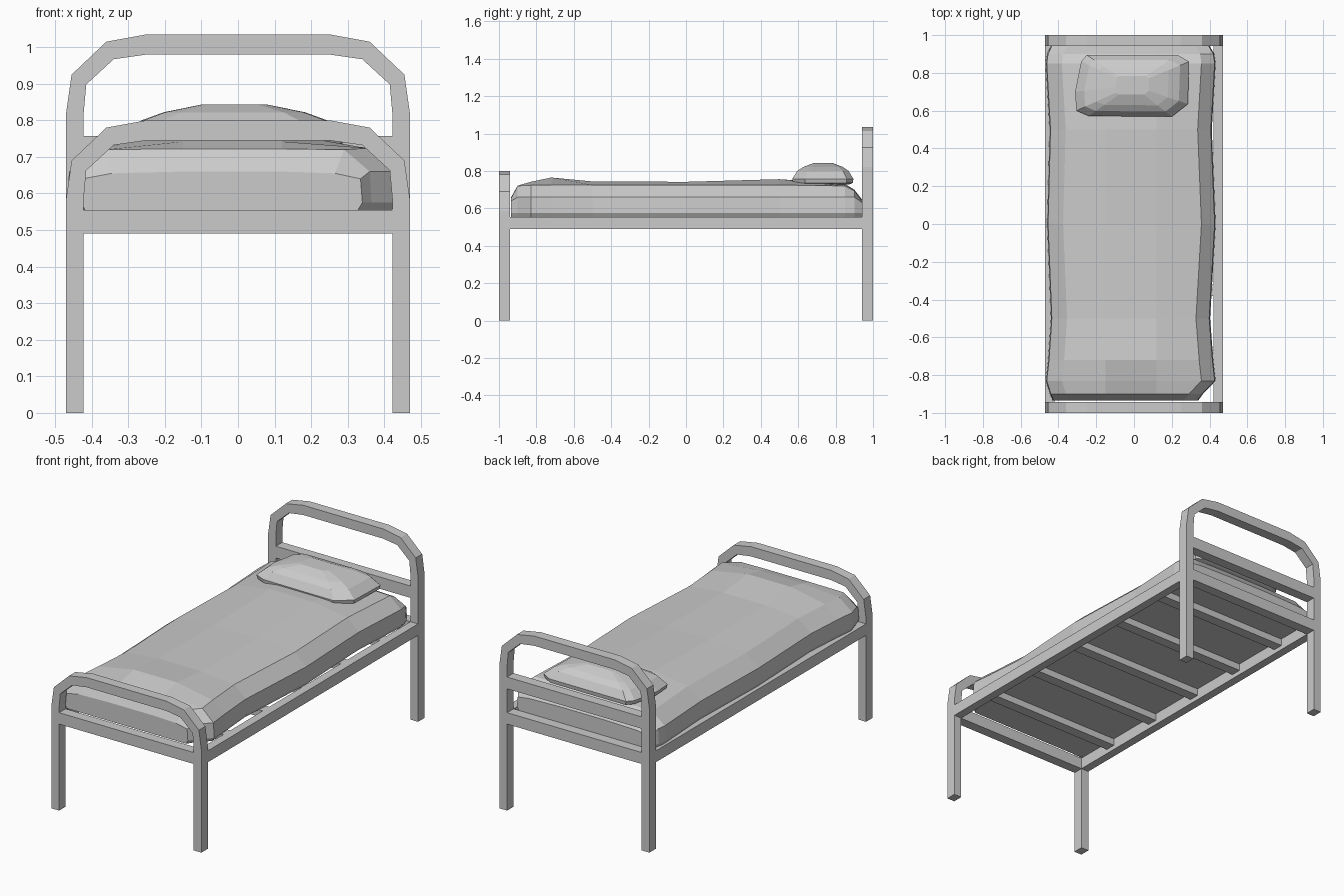
import bpy

if "Cube" in bpy.data.objects:
    bpy.data.objects.remove(bpy.data.objects["Cube"])


def mesh_object(name, verts, faces):
    mesh = bpy.data.meshes.new(name)
    mesh.from_pydata(verts, [], faces)
    bm = bmesh.new()
    bm.from_mesh(mesh)
    bmesh.ops.recalc_face_normals(bm, faces=bm.faces)
    bm.to_mesh(mesh)
    bm.free()
    obj = bpy.data.objects.new(name, mesh)
    bpy.context.collection.objects.link(obj)
    return obj


import bmesh


def loft(name, rings, closed=False):
    """Join equal-length rings with quads; closed loops back, open gets end caps."""
    n, m = len(rings[0]), len(rings)
    faces = []
    for i in range(m if closed else m - 1):
        j = (i + 1) % m
        for k in range(n):
            l = (k + 1) % n
            faces.append((i * n + k, i * n + l, j * n + l, j * n + k))
    if not closed:
        faces += [tuple(range(n)), tuple((m - 1) * n + k for k in range(n))]
    return mesh_object(name, [v for r in rings for v in r], faces)


def box(name, x0, x1, y0, y1, z0, z1):
    return loft(name, [[(x0, y0, z), (x1, y0, z), (x1, y1, z), (x0, y1, z)]
                       for z in (z0, z1)])


def arch_frame(name, outer, inner, y0, y1):
    """Bent flat bar: right half profile mirrored to the left."""
    def full(half):
        return half + [(-x, z) for x, z in reversed(half)]
    rings = [[(xo, y0, zo), (xo, y1, zo), (xi, y1, zi), (xi, y0, zi)]
             for (xo, zo), (xi, zi) in zip(full(outer), full(inner))]
    return loft(name, rings)


# Headboard and footboard frames share the same bend, at different heights
def bend(top):
    outer = [(.47, 0), (.47, top - .215), (.455, top - .11), (.36, top - .02), (.25, top)]
    inner = [(.422, 0), (.422, top - .215), (.415, top - .137), (.34, top - .068), (.25, top - .055)]
    return outer, inner


arch_frame("headboard_frame", *bend(1.035), .942, 1.0)
arch_frame("footboard_frame", *bend(.80), -1.0, -.942)

# Cross bars and side rails
box("headboard_bar", -.422, .422, .942, 1.0, .69, .757)
box("head_rail", -.422, .422, .942, 1.0, .49, .555)
box("foot_rail", -.422, .422, -1.0, -.942, .49, .555)
for side, x in (("left", -.446), ("right", .446)):
    box(side + "_side_rail", x - .024, x + .024, -.942, .942, .49, .555)

# Slats under the mattress
for i in range(5):
    y = (i - 2) * .35
    box(f"slat_{i + 1}", -.422, .422, y - .03, y + .03, .515, .554)

# Mattress: sections along y (y, left, right, shoulder z, edge z, crown z)
stations = [
    (-.935, -.43, .34, .64, .655, .66),
    (-.90, -.445, .365, .66, .72, .722),
    (-.83, -.467, .432, .66, .724, .742),
    (-.72, -.455, .42, .66, .725, .765),
    (-.50, -.44, .403, .66, .725, .744),
    (0, -.46, .432, .66, .725, .742),
    (.50, -.447, .412, .66, .725, .756),
    (.85, -.467, .432, .66, .72, .73),
    (.90, -.46, .425, .66, .695, .70),
    (.943, -.44, .40, .63, .64, .645),
]
loft("mattress", [[(l + .012, y, .555), (l, y, .575), (l + .005, y, s), (l + .085, y, e),
                   (-.15, y, c), (.12, y, c),
                   (r - .075, y, e), (r - .005, y, s), (r, y, .575), (r - .012, y, .555)]
                  for y, l, r, s, e, c in stations])

# Pillow: soft outline scaled through height levels
outline = [(-.24, .572), (.2, .568), (.285, .635), (.292, .86), (.23, .895),
           (-.25, .895), (-.28, .86), (-.312, .70), (-.305, .60)]
levels = [(.86, .728), (.98, .736), (1, .758), (.84, .80), (.64, .822), (.3, .843)]
loft("pillow", [[(-.01 + (x + .01) * s, .735 + (y - .735) * s, z) for x, y in outline]
                for s, z in levels])
